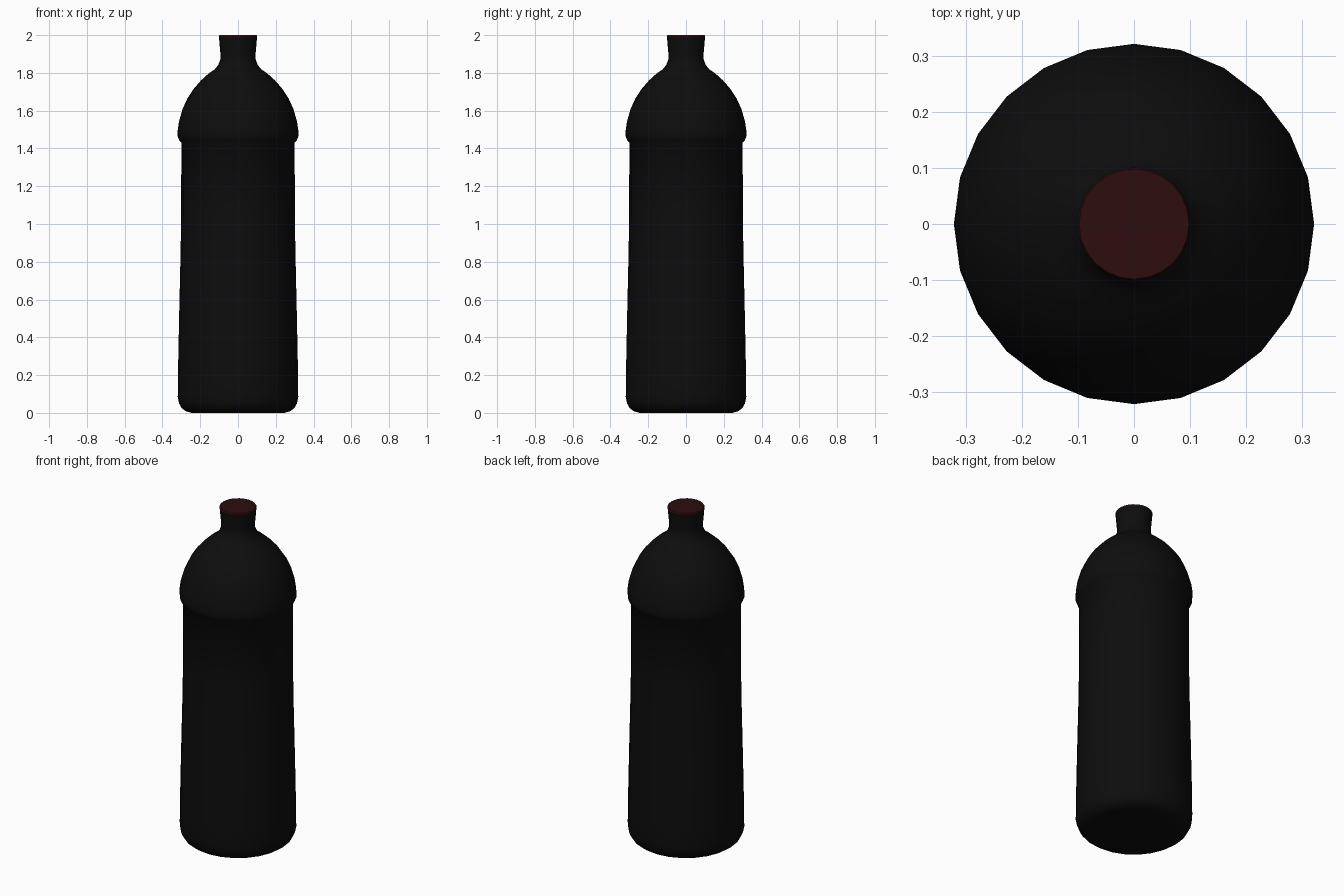
import bpy, bmesh, math

if "Cube" in bpy.data.objects:
    bpy.data.objects.remove(bpy.data.objects["Cube"])

SIDES = 24


def material(name, color):
    m = bpy.data.materials.new(name)
    m.diffuse_color = color
    m.use_nodes = True
    m.node_tree.nodes["Principled BSDF"].inputs["Base Color"].default_value = m.diffuse_color
    return m


def lathe(name, profile, mat, angle):
    """Revolve (radius, z) points around z; a radius of 0 becomes a pole."""
    bm = bmesh.new()
    rings = []
    for r, z in profile:
        if r == 0:
            rings.append([bm.verts.new((0, 0, z))] * SIDES)
        else:
            rings.append([bm.verts.new((r * math.cos(math.tau * i / SIDES),
                                        r * math.sin(math.tau * i / SIDES), z))
                          for i in range(SIDES)])
    for a, b in zip(rings, rings[1:]):
        for i in range(SIDES):
            j = (i + 1) % SIDES
            bm.faces.new(list(dict.fromkeys((a[i], a[j], b[j], b[i]))))
    bmesh.ops.recalc_face_normals(bm, faces=bm.faces)
    mesh = bpy.data.meshes.new(name)
    bm.to_mesh(mesh)
    bm.free()
    mesh.materials.append(mat)
    obj = bpy.data.objects.new(name, mesh)
    bpy.context.collection.objects.link(obj)
    bpy.ops.object.select_all(action='DESELECT')
    obj.select_set(True)
    bpy.context.view_layer.objects.active = obj
    bpy.ops.object.shade_smooth_by_angle(angle=math.radians(angle))
    return obj


black = material("black_glass", (0.004, 0.004, 0.004, 1))
red = material("dark_red", (0.027, 0.004, 0.004, 1))

# Bottle: rounded base, tapered body, shoulder lip, dome and flared neck
lathe("bottle", [
    (0, 0), (0.245, 0), (0.275, 0.008), (0.298, 0.025), (0.312, 0.05),
    (0.319, 0.085), (0.318, 0.2), (0.312, 0.5), (0.304, 0.85),
    (0.301, 1.05), (0.30, 1.43), (0.311, 1.442), (0.32, 1.465),
    (0.321, 1.485), (0.313, 1.54), (0.293, 1.61), (0.268, 1.665),
    (0.235, 1.715), (0.196, 1.76), (0.155, 1.797), (0.122, 1.82),
    (0.104, 1.843), (0.094, 1.87), (0.093, 1.90), (0.101, 1.99),
], black, 50)

# Stopper closing the mouth of the neck
lathe("stopper", [
    (0, 1.985), (0.095, 1.985), (0.101, 1.99), (0.101, 1.996),
    (0.098, 2.0), (0, 2.0),
], red, 50)
